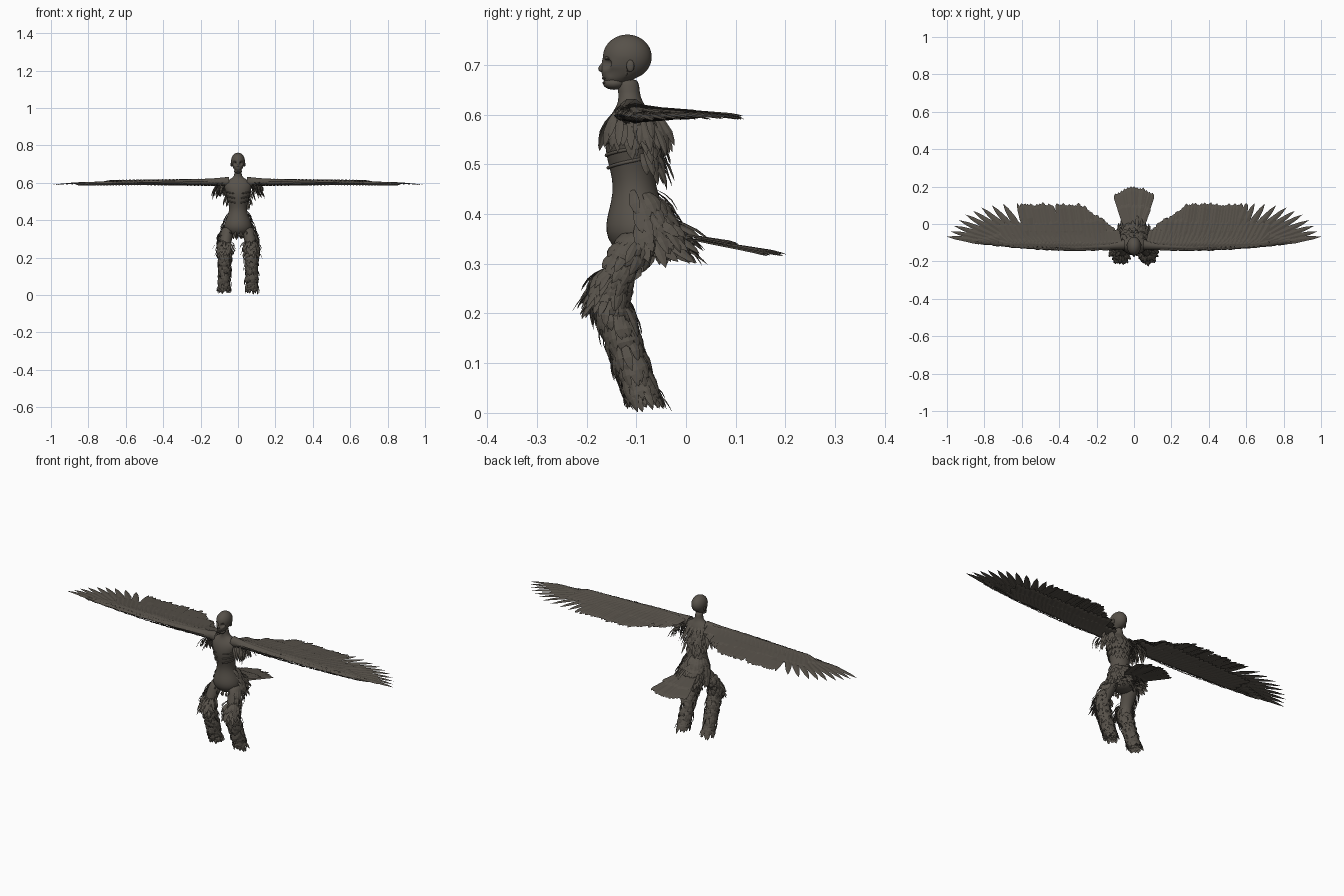
import bpy, bmesh, math, random
from mathutils import Vector as V

random.seed(4)
if "Cube" in bpy.data.objects:
    bpy.data.objects.remove(bpy.data.objects["Cube"])

COLOR = (0.095, 0.083, 0.068, 1)
mat = bpy.data.materials.new("dark_umber")
mat.use_nodes = True
mat.diffuse_color = COLOR
bsdf = mat.node_tree.nodes["Principled BSDF"]
bsdf.inputs["Base Color"].default_value = COLOR
bsdf.inputs["Roughness"].default_value = 0.8

BROAD = [(0, .5), (.3, 1), (.88, 1), (.96, .7), (1, .05)]
POINTED = [(0, .35), (.3, .85), (.6, 1), (.85, .6), (1, .02)]
UP = V((0, 0, 1))


def jit(a):
    return random.uniform(-a, a)


def finish(name, bm, smooth=False):
    me = bpy.data.meshes.new(name)
    bm.to_mesh(me)
    bm.free()
    me.materials.append(mat)
    ob = bpy.data.objects.new(name, me)
    bpy.context.collection.objects.link(ob)
    if smooth:
        me.shade_smooth()
    return ob


def feather(bm, base, tip, width, normal=UP, shape=POINTED):
    """Thin vane with a raised quill along its middle."""
    d = tip - base
    side = d.cross(normal).normalized()
    n = side.cross(d).normalized()
    rows = []
    for t, w in shape:
        c = base + d * t + n * (0.006 * math.sin(math.pi * t))
        h = side * (width * w / 2)
        rows.append([bm.verts.new(p) for p in (c - h, c + n * width * .1 * w, c + h)])
    for a, b in zip(rows, rows[1:]):
        for i in (0, 1):
            bm.faces.new((a[i], a[i + 1], b[i + 1], b[i]))


def loft(name, rings, sides=20):
    """Rings of (centre, x radius, y radius), smoothed by subdivision."""
    bm = bmesh.new()
    loops = []
    for c, rx, ry in rings:
        loops.append([bm.verts.new(V(c) + V((rx * math.cos(a), ry * math.sin(a), 0)))
                      for a in (2 * math.pi * i / sides for i in range(sides))])
    for a, b in zip(loops, loops[1:]):
        for i in range(sides):
            j = (i + 1) % sides
            bm.faces.new((a[i], a[j], b[j], b[i]))
    bm.faces.new(loops[0][::-1])
    bm.faces.new(loops[-1])
    bmesh.ops.recalc_face_normals(bm, faces=bm.faces)
    ob = finish(name, bm, True)
    ob.modifiers.new("smooth", "SUBSURF").levels = 1
    return ob


def sample(rings, t):
    """Blend between the rings at t from 0 to 1."""
    f = min(max(t, 0), .9999) * (len(rings) - 1)
    i, k = int(f), f % 1
    (c, x, y), (d, u, v) = rings[i], rings[i + 1]
    return V(c).lerp(V(d), k), x + (u - x) * k, y + (v - y) * k


def coat(bm, rings, t0, t1, rows, count, length, flare, width, arc=(0, 360), drop=None):
    """Overlapping feathers hanging along a lofted shape."""
    for r in range(rows):
        t = t0 + (t1 - t0) * r / max(rows - 1, 1)
        for i in range(count):
            a = math.radians(arc[0] + (arc[1] - arc[0]) * (i + .5 * (r % 2) + jit(.25)) / count)
            c, rx, ry = sample(rings, t + jit(.02))
            d = drop or (sample(rings, t + .1)[0] - sample(rings, t - .1)[0]).normalized()
            out = V((math.cos(a), math.sin(a), 0))
            base = c + V((rx * out.x, ry * out.y, 0)) * .96
            tip = base + (d + out * (flare + jit(.12))) * length * (1 + jit(.25))
            feather(bm, base, tip, width, out)


# Torso: neck, chest, waist, belly and pelvis, from top to bottom
torso = [((0, y, z), rx, ry) for z, y, rx, ry in (
    (.675, -.117, .020, .024), (.645, -.115, .019, .021), (.627, -.112, .026, .024),
    (.612, -.110, .062, .033), (.59, -.112, .078, .046), (.56, -.113, .070, .051),
    (.53, -.111, .062, .052), (.505, -.110, .055, .048), (.47, -.105, .047, .043),
    (.44, -.102, .050, .046), (.41, -.098, .062, .057), (.38, -.092, .075, .071),
    (.35, -.090, .076, .070), (.325, -.090, .052, .050), (.312, -.088, .022, .024))]
loft("torso", torso)

# Ribs wrapping the lower chest
for k, z in enumerate((.555, .53, .505)):
    for s in (-1, 1):
        cu = bpy.data.curves.new("rib", "CURVE")
        cu.dimensions = "3D"
        cu.bevel_depth = .0035
        sp = cu.splines.new("POLY")
        sp.points.add(10)
        rx, ry = (.069, .062, .055)[k], (.050, .051, .047)[k]
        for i, p in enumerate(sp.points):
            a = math.radians(-75 + 14 * i)
            p.co = (s * rx * math.cos(a), -.111 + ry * math.sin(a), z - .012 + .0025 * i, 1)
        cu.materials.append(mat)
        bpy.context.collection.objects.link(bpy.data.objects.new("rib", cu))

# Head: rounded skull, narrowed face, sunken eye sockets and cheeks
bm = bmesh.new()
bmesh.ops.create_icosphere(bm, subdivisions=5, radius=1)
for v in bm.verts:
    p = v.co
    x, y, z = p.x * .037, -.118 + p.y * .049, .716 + p.z * .045
    if p.z < 0 and p.y < .35:
        k = min(1, (.35 - p.y) * 1.2) * -p.z
        z -= .022 * k
        y -= .018 * k
        x *= 1 - .25 * k
    for ex, ez, r, depth in ((.016, .703, .012, .013), (.029, .682, .013, .006)):
        d = math.hypot(abs(x) - ex, z - ez) / r
        if d < 1 and p.y < 0:
            y += depth * (1 - d * d)
    v.co = (x, y, z)
finish("head", bm, True)

# Jaw, brow, lips and ears
for name, pos, size in (
        ("jaw", (0, -.145, .663), (.021, .022, .013)),
        ("brow", (0, -.157, .714), (.025, .008, .005)),
        ("upper_lip", (0, -.164, .673), (.013, .005, .003)),
        ("lower_lip", (0, -.163, .664), (.012, .005, .003)),
        ("ear", (.036, -.112, .698), (.004, .008, .012)),
        ("ear", (-.036, -.112, .698), (.004, .008, .012))):
    bm = bmesh.new()
    bmesh.ops.create_uvsphere(bm, u_segments=20, v_segments=12, radius=1)
    for v in bm.verts:
        v.co = V(pos) + v.co * V(size)
    finish(name, bm, True)
loft("nose", [((0, -.155, .715), .004, .005), ((0, -.164, .703), .005, .007),
              ((0, -.170, .692), .007, .010), ((0, -.166, .685), .006, .007)], 10)

for s, side in ((1, "left"), (-1, "right")):
    # Legs: thigh forward to the knee, shank back to the foot
    leg = [((s * x, y, z), rx, ry) for x, y, z, rx, ry in (
        (.052, -.088, .37, .030, .050), (.060, -.105, .33, .036, .046),
        (.066, -.132, .29, .033, .037), (.070, -.150, .25, .029, .031),
        (.071, -.143, .20, .027, .030), (.072, -.124, .14, .025, .028),
        (.073, -.105, .08, .023, .026), (.074, -.090, .04, .021, .024))]
    loft(side + "_leg", leg, 14)
    bm = bmesh.new()
    coat(bm, leg, .38, .90, 11, 13, .055, .16, .019)
    coat(bm, leg, .93, .98, 2, 15, .037, .45, .015)
    coat(bm, leg, .30, .46, 4, 9, .050, .55, .016, (190, 350), V((0, -.15, -.75)))
    coat(bm, leg, .10, .34, 4, 7, .045, .25, .018, (-50, 60) if s > 0 else (120, 230))
    finish(side + "_leg_feathers", bm)

    # Arm bone tapering along the leading edge of the wing
    cu = bpy.data.curves.new(side + "_arm", "CURVE")
    cu.dimensions = "3D"
    cu.bevel_depth = 1
    cu.bevel_resolution = 3
    sp = cu.splines.new("POLY")
    path = ((.05, -.11, .605, .028), (.14, -.118, .606, .018), (.30, -.125, .606, .012),
            (.50, -.115, .603, .009), (.68, -.102, .598, .005), (.80, -.092, .595, .002))
    sp.points.add(len(path) - 1)
    for p, (x, y, z, r) in zip(sp.points, path):
        p.co = (s * x, y, z, 1)
        p.radius = r
    cu.materials.append(mat)
    bpy.context.collection.objects.link(bpy.data.objects.new(side + "_arm", cu))

    # Secondaries: square block of long broad feathers, shorter near the body
    bm = bmesh.new()
    gap = .55 if s > 0 else .39
    n = 30
    for i in range(n):
        x = .09 + .47 * i / (n - 1)
        end = min(.108, -.01 + .7 * (x - .09)) + jit(.008)
        lean = .03 + (.012 if x > gap else 0)
        feather(bm, V((s * x, -.10, .607 + .001 * (i % 3))),
                V((s * (x + lean), end, .594 + jit(.004))), .026, UP, BROAD)
    finish(side + "_secondaries", bm)

    # Primaries fanning out to the wing tip
    bm = bmesh.new()
    first = .60 if s > 0 else .58
    tips = [(first, .11), (first + .045, .112), (.70, .108), (.76, .10), (.815, .088),
            (.86, .07), (.90, .05), (.935, .02), (.962, -.01), (.98, -.04), (1, -.068)]
    for i, (x, y) in enumerate(tips):
        k = i / (len(tips) - 1)
        feather(bm, V((s * (.53 + .19 * k), -.09 - .012 * k, .602 - .003 * k)),
                V((s * x, y, .595 - .007 * k)), .037 - .007 * k)
    for i in range(8):
        k = i / 7
        feather(bm, V((s * (.56 + .2 * k), -.112 + .012 * k, .604 - .006 * k)),
                V((s * (.70 + .22 * k), -.02 - .065 * k, .600 - .009 * k)), .04 - .012 * k)
    finish(side + "_primaries", bm)

    # Rows of coverts overlapping above and below the wing
    bm = bmesh.new()
    for row, (back, lift, width) in enumerate(((.035, .009, .030), (-.02, .014, .026),
                                               (-.065, .017, .022))):
        n = 24 + 4 * row
        for face in (1, -1):
            for i in range(n):
                k = i / (n - 1)
                x = .07 + .58 * k
                thin = 1 - .55 * k
                y0 = -.138 + .008 * row + .02 * abs(k - .3)
                y1 = back - .03 * k + jit(.006)
                if x < .13:
                    y1 = min(y1, -.03)
                feather(bm, V((s * x, y0, .604 + face * lift * thin)),
                        V((s * (x + .025 + .05 * k), y1, .600 + face * lift * .45 * thin)),
                        width, UP * face, BROAD)
    # Small feathers rounding the leading edge
    for i in range(46):
        k = i / 45
        for z in (-.006, .006):
            b = V((s * (.08 + .74 * k), -.137 + .07 * (k - .25) ** 2, .606 - .010 * k + z * (1 - k)))
            feather(bm, b, b + V((s * .05, .008 + jit(.006), -.002)), .016, V((0, -.5, z * 100)))
    finish(side + "_coverts", bm)

    # Loose feathers hanging from shoulder and armpit
    bm = bmesh.new()
    for i in range(46):
        x, y = random.uniform(.065, .115), random.uniform(-.155, -.055)
        b = V((s * x, y, .606 - .03 * random.random()))
        out = V((s * (.35 + jit(.3)), (y + .11) * 7 + jit(.2), -1))
        feather(bm, b, b + out * random.uniform(.04, .072), .018, V((s * .8, (y + .11) * 12, .2)))
    finish(side + "_shoulder_feathers", bm)

# Mantle on the upper back and skirt around the rump
bm = bmesh.new()
coat(bm, torso, .24, .47, 5, 9, .055, .42, .020, (25, 155), V((0, .1, -1)))
finish("mantle", bm)
bm = bmesh.new()
coat(bm, torso, .64, .84, 6, 14, .058, .50, .022, (-5, 185), V((0, .25, -.85)))
coat(bm, torso, .78, .88, 3, 9, .055, .35, .020, (10, 170), V((0, .75, -.65)))
coat(bm, torso, .88, .93, 2, 14, .028, .25, .014, (0, 360), V((0, .05, -.8)))
finish("rump_feathers", bm)

# Tail fan
bm = bmesh.new()
for layer, (reach, spread) in enumerate(((1, 1), (.62, .8))):
    for i in range(13):
        k = (i - 6) / 6 * spread
        feather(bm, V((k * .035, -.04, .352 + .005 * layer)),
                V((k * .10, -.04 + reach * (.238 - .035 * k * k) + jit(.006),
                   .354 - .037 * reach + .007 * layer + jit(.002))), .029, UP, BROAD)
finish("tail", bm)
